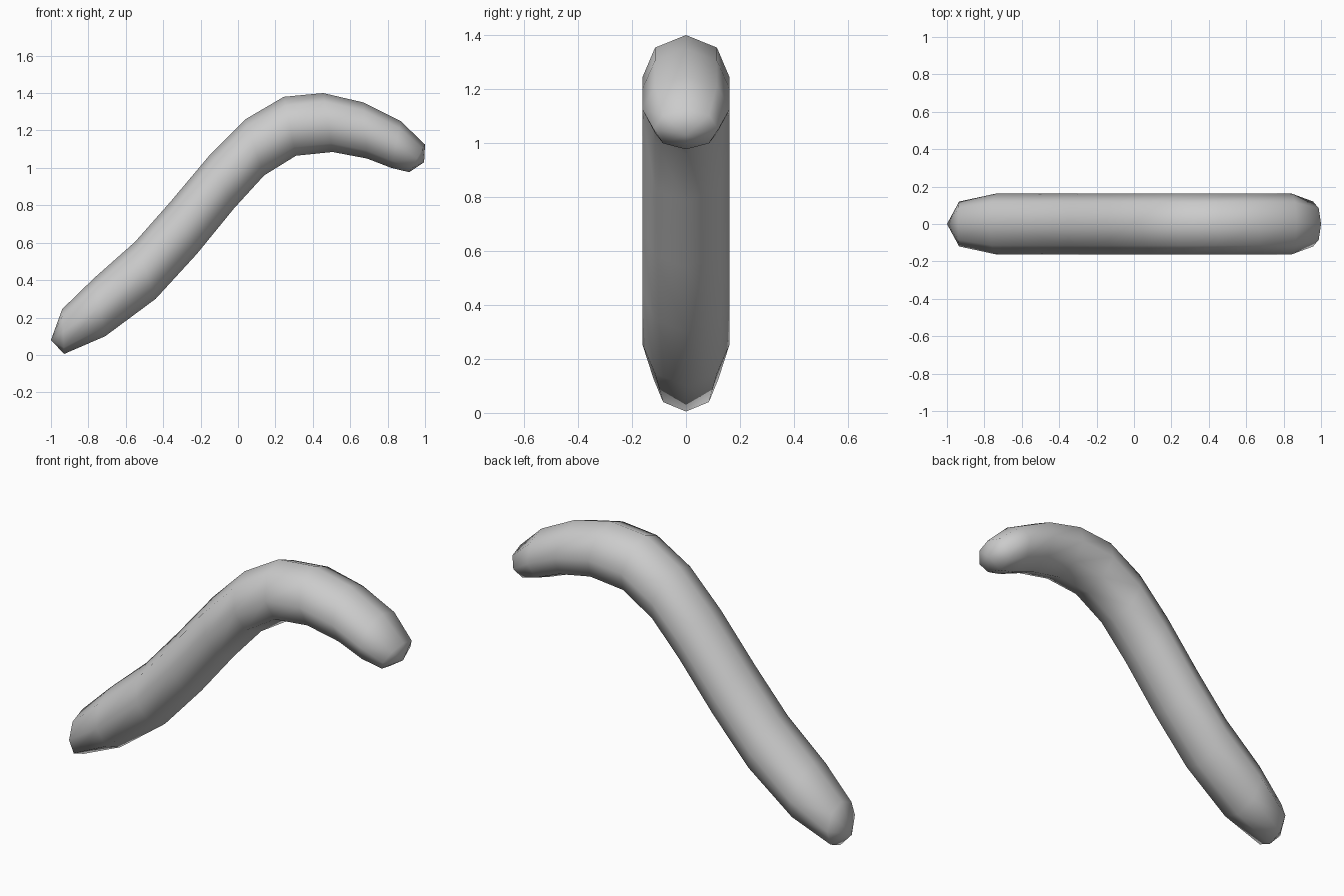
import bpy, bmesh, math
from mathutils import Vector

if "Cube" in bpy.data.objects:
    bpy.data.objects.remove(bpy.data.objects["Cube"])

# Each ring: top (x, z), bottom (x, z), half width in y
RINGS = [
    ((-0.94, 0.245), (-0.93, 0.005), 0.12),
    ((-0.77, 0.41), (-0.71, 0.10), 0.162),
    ((-0.55, 0.605), (-0.44, 0.30), 0.162),
    ((-0.36, 0.82), (-0.22, 0.54), 0.162),
    ((-0.15, 1.07), (-0.02, 0.785), 0.162),
    ((0.04, 1.26), (0.14, 0.96), 0.162),
    ((0.245, 1.38), (0.31, 1.065), 0.162),
    ((0.455, 1.40), (0.505, 1.085), 0.162),
    ((0.67, 1.35), (0.69, 1.05), 0.162),
    ((0.87, 1.25), (0.82, 1.00), 0.162),
    ((1.00, 1.125), (0.915, 0.977), 0.12),
]
TIPS = ((-1.0, 0.08), (0.995, 1.03))
SIDES = 8

bm = bmesh.new()

# Curved body: eight-sided rings bridged along the path
loops = []
for top, bottom, width in RINGS:
    t, b = Vector((top[0], 0, top[1])), Vector((bottom[0], 0, bottom[1]))
    centre, up = (t + b) / 2, (t - b) / 2
    ring = []
    for i in range(SIDES):
        a = math.tau * i / SIDES
        ring.append(bm.verts.new(centre + up * math.cos(a)
                                 + Vector((0, width * math.sin(a), 0))))
    loops.append(ring)
for a, b in zip(loops, loops[1:]):
    for i in range(SIDES):
        j = (i + 1) % SIDES
        bm.faces.new((a[i], a[j], b[j], b[i]))

# Blunt pointed ends
for ring, (x, z) in zip((loops[0], loops[-1]), TIPS):
    tip = bm.verts.new((x, 0, z))
    for i in range(SIDES):
        bm.faces.new((tip, ring[i], ring[(i + 1) % SIDES]))

bmesh.ops.recalc_face_normals(bm, faces=bm.faces[:])
for f in bm.faces:
    f.smooth = True
mesh = bpy.data.meshes.new("curved_body")
bm.to_mesh(mesh)
bm.free()
bpy.context.collection.objects.link(bpy.data.objects.new("curved_body", mesh))
